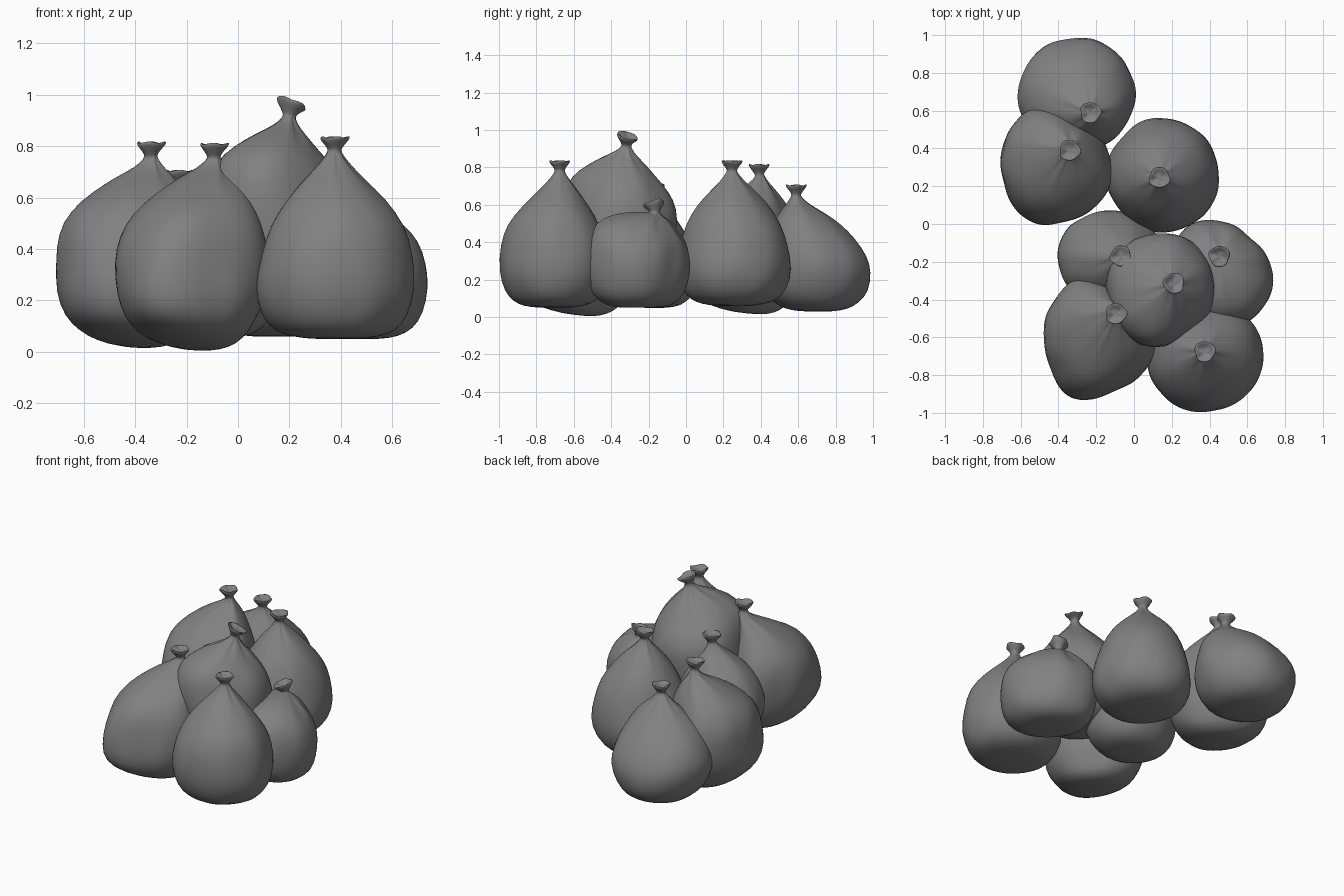
import bpy, bmesh, math
from mathutils import Vector, noise

if "Cube" in bpy.data.objects:
    bpy.data.objects.remove(bpy.data.objects["Cube"])

SEG = 40
# profiles: (height fraction, radius fraction, lean towards the knot)
PEAR = [(.0, .3, 0), (.012, .55, 0), (.045, .74, 0), (.12, .9, 0), (.27, 1.01, 0), (.46, .95, 0),
        (.61, .83, .1), (.75, .61, .4), (.86, .38, .7), (.94, .19, .9), (1, .085, 1)]
SLANT = [(.0, .28, .3), (.025, .52, .2), (.07, .72, .1), (.14, .87, 0), (.27, .99, 0), (.45, 1.01, 0),
         (.59, .98, 0), (.72, .86, .1), (.82, .63, .35), (.90, .38, .65), (.95, .19, .9), (1, .085, 1)]
SQUAT = [(.0, .3, 0), (.02, .55, 0), (.07, .72, 0), (.16, .9, 0), (.34, 1.01, 0), (.48, .99, .05),
         (.64, .86, .2), (.76, .68, .4), (.85, .48, .6), (.93, .23, .85), (1, .085, 1)]
SACK = [(.0, .35, 0), (.02, .6, 0), (.08, .8, 0), (.2, .94, 0), (.42, 1.01, 0), (.62, 1, 0),
        (.78, .92, .05), (.89, .72, .2), (.97, .45, .5), (1.0, .22, .85), (1.01, .1, 1)]
# tied top: (height above neck, radius)
KNOT = [(.012, .026), (.028, .036), (.05, .056), (.062, .056), (.06, .045), (.045, .026)]

plastic = bpy.data.materials.new("dark_plastic")
plastic.diffuse_color = (.22, .22, .22, 1)
plastic.use_nodes = True
plastic.node_tree.nodes["Principled BSDF"].inputs["Base Color"].default_value = plastic.diffuse_color


def bag(name, centre, radii, knot, z0, z1, profile, lobe=(0, 0), oval=(0, 0), slump=(0, 0),
        tilt=(0, 0), base_tilt=(0, 0), knot_tilt=(0, 0), seed=0):
    """lobe, oval, slump: (amount, direction in degrees)"""
    bm = bmesh.new()
    rings = []
    cx, cy = centre
    kx, ky = knot
    off = Vector((seed * 7.3, seed * 3.1, seed * 5.7))
    # body
    for t, s, lean in profile:
        x0, y0 = cx + (kx - cx) * lean, cy + (ky - cy) * lean
        ring = []
        pleat = .07 * math.exp(-((t - .95) / .08) ** 2)
        for i in range(SEG):
            a = math.tau * i / SEG
            r = s * (1 + lobe[0] * min(1, s) * math.cos(3 * (a - math.radians(lobe[1]))))
            r *= 1 + oval[0] * math.cos(2 * (a - math.radians(oval[1])))
            r *= 1 - slump[0] * t * max(0, math.cos(a - math.radians(slump[1])))
            r *= 1 + pleat * (math.sin(7 * a + seed) + .6 * math.sin(11 * a + 2 * seed))
            dx, dy = r * radii[0] * math.cos(a), r * radii[1] * math.sin(a)
            b = max(0, 1 - t) ** 3
            z = z0 + (z1 - z0) * t + dx * (t * tilt[0] + b * base_tilt[0]) + dy * (t * tilt[1] + b * base_tilt[1])
            p = Vector((x0 + dx, y0 + dy, z))
            n = noise.noise(p * 3.5 + off) * .022 + noise.noise(p * 8 + off) * .012
            p += Vector((math.cos(a), math.sin(a), .25)) * n * min(1, s * 1.4)
            ring.append(bm.verts.new(p))
        rings.append(ring)
    # gathered knot with a wavy, hollow rim
    for h, r in KNOT:
        ring = []
        w = h / .06
        for i in range(SEG):
            a = math.tau * i / SEG
            rr = r * (1 + w * (.06 * math.sin(3 * a + seed) + .04 * math.sin(5 * a + seed)))
            dx, dy = rr * math.cos(a), rr * math.sin(a)
            z = z1 + h + w * (.003 * math.sin(4 * a + seed) + knot_tilt[0] * dx + knot_tilt[1] * dy)
            ring.append(bm.verts.new((kx + dx - knot_tilt[0] * h * .5,
                                      ky + dy - knot_tilt[1] * h * .5, z)))
        rings.append(ring)
    for lo, hi in zip(rings, rings[1:]):
        for i in range(SEG):
            j = (i + 1) % SEG
            bm.faces.new((lo[i], lo[j], hi[j], hi[i]))
    # close bottom and inside of knot with fans
    for ring, flip in ((rings[0], True), (rings[-1], False)):
        mid = bm.verts.new(sum((v.co for v in ring), Vector()) / SEG)
        for i in range(SEG):
            f = (ring[i], ring[(i + 1) % SEG], mid)
            bm.faces.new(f[::-1] if flip else f)
    me = bpy.data.meshes.new(name)
    bm.to_mesh(me)
    bm.free()
    me.shade_smooth()
    me.materials.append(plastic)
    ob = bpy.data.objects.new(name, me)
    bpy.context.collection.objects.link(ob)
    m = ob.modifiers.new("soften", 'SUBSURF')
    m.levels = m.render_levels = 1
    return ob


bag("bag_back", (-.30, .70), (.315, .305), (-.23, .59), .03, .645, SQUAT, slump=(.2, 80), seed=1)
bag("bag_left", (-.43, .28), (.30, .34), (-.34, .39), .025, .755, SLANT, lobe=(.06, 118),
    slump=(.45, 258), base_tilt=(-.08, -.12), seed=2)
bag("bag_right_rear", (.148, .255), (.31, .31), (.135, .245), .06, .775, PEAR, seed=3)
bag("bag_centre_low", (-.12, -.17), (.29, .265), (-.07, -.17), .05, .65, SQUAT, slump=(.25, 90), seed=4)
bag("bag_top", (.15, -.35), (.305, .305), (.20, -.32), .19, .91, SLANT, lobe=(.03, 20), slump=(.2, -20),
    tilt=(-.08, -.22), knot_tilt=(-.4, -.25), seed=5)
bag("bag_right_small", (.462, -.255), (.268, .275), (.46, -.165), .05, .55, SACK, oval=(.1, -45),
    tilt=(-.1, -.2), knot_tilt=(.3, .2), seed=6)
bag("bag_front_right", (.38, -.705), (.315, .30), (.375, -.675), .05, .775, PEAR, seed=7)
bag("bag_front_left", (-.205, -.635), (.29, .34), (-.095, -.475), .015, .75, SLANT, lobe=(.07, 118),
    slump=(.45, 258), base_tilt=(-.08, -.12), seed=8)
